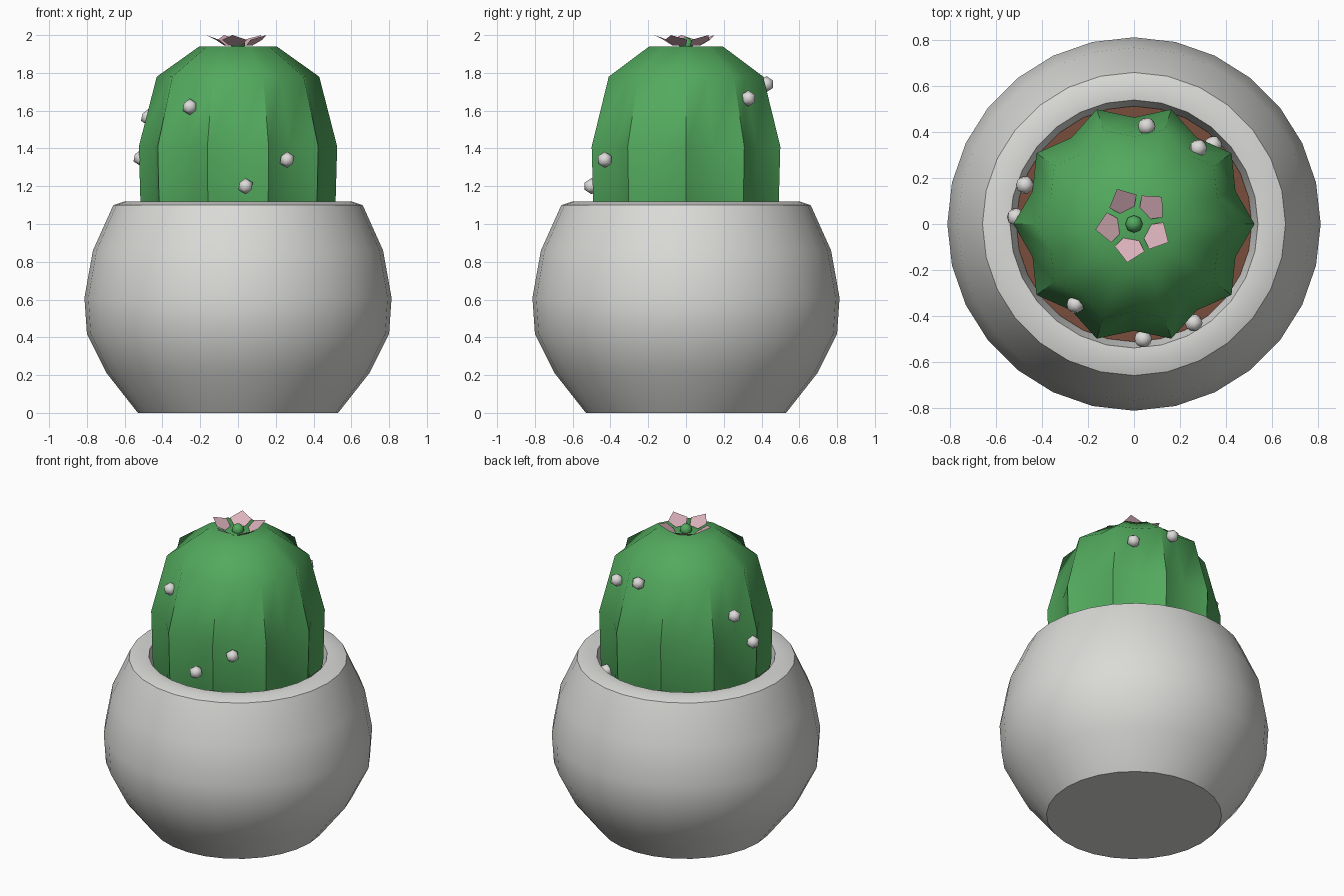
import bpy, bmesh, math
from mathutils import Vector, Matrix

if "Cube" in bpy.data.objects:
    bpy.data.objects.remove(bpy.data.objects["Cube"])


def material(name, rgb):
    m = bpy.data.materials.new(name)
    m.diffuse_color = (*rgb, 1)
    m.use_nodes = True
    m.node_tree.nodes["Principled BSDF"].inputs["Base Color"].default_value = m.diffuse_color
    return m


pot_grey = material("pot_grey", (0.70, 0.70, 0.68))
spine_white = material("spine_white", (0.72, 0.71, 0.70))
cactus_green = material("cactus_green", (0.085, 0.40, 0.11))
soil_brown = material("soil_brown", (0.19, 0.075, 0.045))
petal_pink = material("petal_pink", (0.72, 0.45, 0.51))


def finish(name, bm, mat, angle=None):
    mesh = bpy.data.meshes.new(name)
    bm.to_mesh(mesh)
    bm.free()
    mesh.materials.append(mat)
    ob = bpy.data.objects.new(name, mesh)
    bpy.context.collection.objects.link(ob)
    if angle:
        bpy.ops.object.select_all(action='DESELECT')
        ob.select_set(True)
        bpy.context.view_layer.objects.active = ob
        bpy.ops.object.shade_smooth_by_angle(angle=math.radians(angle))
    return ob


def lathe(name, profile, sides, mat, valley=1.0, angle=35):
    """Revolve (radius, z) points; every second column is scaled by valley."""
    bm = bmesh.new()
    rings = []
    for r, z in profile:
        ring = []
        for i in range(sides):
            a = 2 * math.pi * i / sides
            k = r * (valley if i % 2 else 1)
            ring.append(bm.verts.new((k * math.cos(a), k * math.sin(a), z)))
        rings.append(ring)
    for lo, hi in zip(rings, rings[1:]):
        for i in range(sides):
            j = (i + 1) % sides
            bm.faces.new((lo[i], lo[j], hi[j], hi[i]))
    bm.faces.new(rings[0][::-1])
    bm.faces.new(rings[-1])
    return finish(name, bm, mat, angle)


# Round pot with a thick rim and a recessed inside
lathe("pot", [(0.53, 0), (0.695, 0.21), (0.80, 0.42), (0.813, 0.61), (0.768, 0.86),
              (0.66, 1.10), (0.60, 1.12), (0.54, 1.115), (0.51, 1.0), (0.50, 0.95)],
      28, pot_grey)

# Soil disc
lathe("soil", [(0.50, 0.96), (0.513, 1.02)], 28, soil_brown)

# Ribbed cactus body with ten ridges
lathe("cactus_body", [(0.47, 0.92), (0.515, 1.06), (0.525, 1.41), (0.43, 1.78),
                      (0.205, 1.94)], 20, cactus_green, valley=0.885, angle=50)

# Small spine knobs scattered over the body
knobs = [(0.055, 0.425, 1.74), (0.28, 0.33, 1.665), (-0.475, 0.17, 1.565),
         (-0.515, 0.03, 1.35), (-0.255, -0.35, 1.62), (0.04, -0.50, 1.20),
         (0.26, -0.43, 1.34), (0.345, 0.345, 1.05)]
bm = bmesh.new()
for p in knobs:
    bmesh.ops.create_icosphere(bm, subdivisions=1, radius=0.043,
                               matrix=Matrix.Translation(Vector(p)))
finish("spine_knobs", bm, spine_white, 60)

# Five-petal flower on top
bm = bmesh.new()
outline = [(0.068, -0.035, 1.945), (0.11, -0.066, 1.975), (0.17, 0, 2.0),
           (0.11, 0.066, 1.975), (0.068, 0.035, 1.945)]
for k in range(5):
    rot = Matrix.Rotation(math.radians(44 + 72 * k), 3, 'Z')
    bm.faces.new([bm.verts.new(rot @ Vector(p)) for p in outline])
finish("flower_petals", bm, petal_pink)

# Flower centre
bm = bmesh.new()
bmesh.ops.create_uvsphere(bm, u_segments=8, v_segments=6, radius=0.038,
                          matrix=Matrix.Translation((0, 0, 1.95)))
finish("flower_centre", bm, cactus_green, 60)
